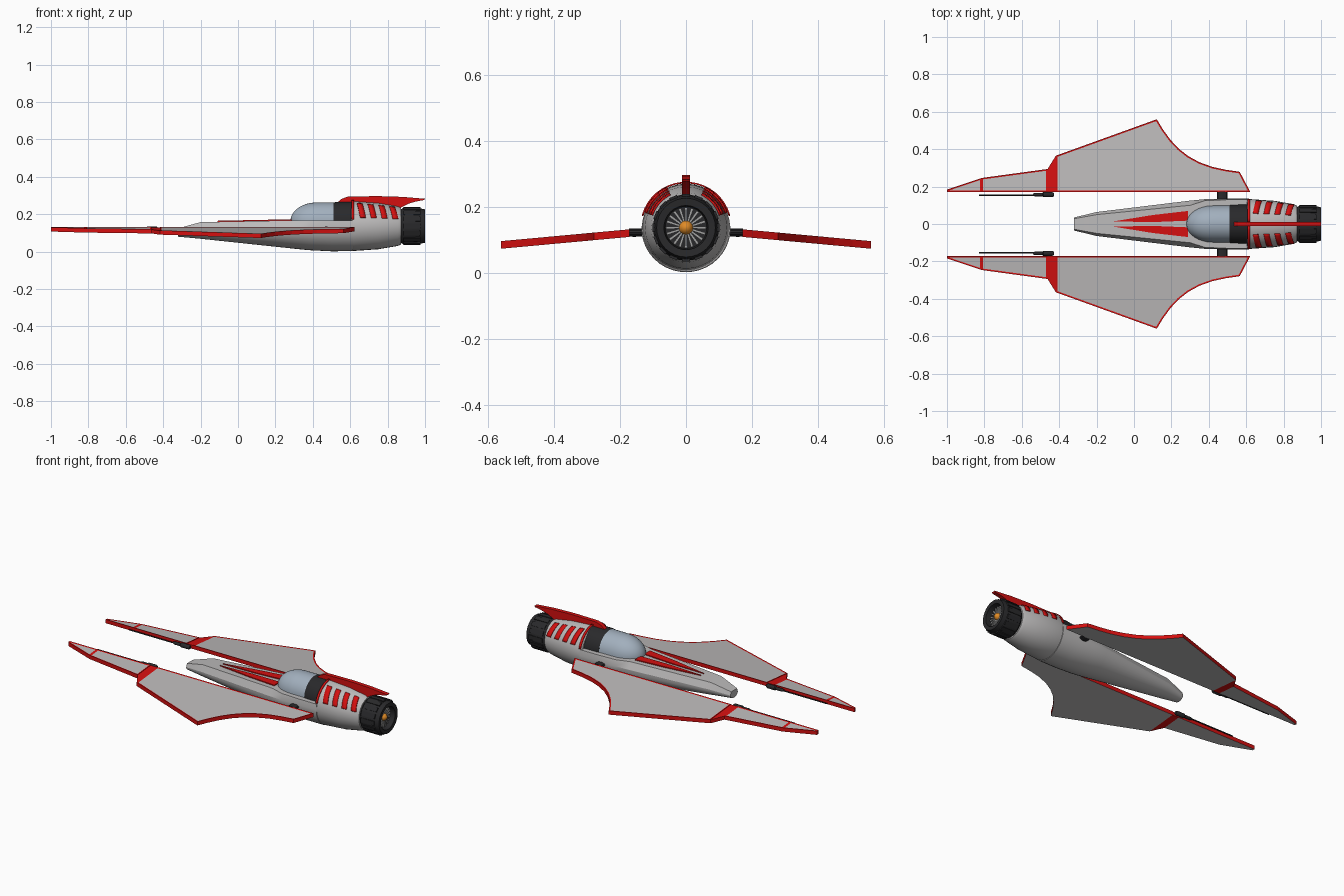
import bpy, bmesh, math
from mathutils import Vector

if "Cube" in bpy.data.objects:
    bpy.data.objects.remove(bpy.data.objects["Cube"])

def mat(name, r, g, b):
    m = bpy.data.materials.new(name)
    m.diffuse_color = (r, g, b, 1)
    m.use_nodes = True
    m.node_tree.nodes["Principled BSDF"].inputs["Base Color"].default_value = m.diffuse_color
    return m

GREY = mat("hull grey", .50, .49, .49)
RED = mat("trim red", .66, .005, .005)
BLACK = mat("engine black", .022, .022, .024)
GLASS = mat("canopy blue grey", .36, .43, .51)
ORANGE = mat("hub orange", .75, .26, .02)
STEEL = mat("blade steel", .36, .36, .36)

def finish(name, bm, mats, smooth=None):
    bmesh.ops.recalc_face_normals(bm, faces=bm.faces)
    me = bpy.data.meshes.new(name)
    bm.to_mesh(me)
    bm.free()
    for m in mats:
        me.materials.append(m)
    if smooth:
        me.shade_smooth()
        me.set_sharp_from_angle(angle=math.radians(smooth))
    ob = bpy.data.objects.new(name, me)
    bpy.context.collection.objects.link(ob)
    return ob

def loft(name, rings, m, smooth=32):
    """Skin closed rings of equal length and cap both ends."""
    bm = bmesh.new()
    vs = [[bm.verts.new(p) for p in r] for r in rings]
    n = len(rings[0])
    for a, b in zip(vs, vs[1:]):
        for i in range(n):
            j = (i + 1) % n
            bm.faces.new((a[i], a[j], b[j], b[i]))
    bm.faces.new(vs[0])
    bm.faces.new(vs[-1])
    return finish(name, bm, [m], smooth)

def circle(x, r, y=0, z=.137, n=32):
    return [(x, y + r * math.cos(2 * math.pi * i / n), z + r * math.sin(2 * math.pi * i / n))
            for i in range(n)]

def turned(name, profile, m, y=0, z=.137, n=32):
    return loft(name, [circle(x, r, y, z, n) for x, r in profile], m)

def slab(name, pts, offset, mats, inset=0, depth=0):
    """Extrude a polygon; material 0 = top and bottom, 1 = sides and rim."""
    bm = bmesh.new()
    lo = [bm.verts.new(p) for p in pts]
    hi = [bm.verts.new(Vector(p) + Vector(offset)) for p in pts]
    n = len(pts)
    bm.faces.new(lo)
    top = bm.faces.new(hi)
    for i in range(n):
        j = (i + 1) % n
        bm.faces.new((lo[i], lo[j], hi[j], hi[i])).material_index = len(mats) - 1
    if inset:
        bmesh.ops.recalc_face_normals(bm, faces=bm.faces)
        rim = bmesh.ops.inset_individual(bm, faces=[top], thickness=inset, depth=depth,
                                         use_even_offset=True)
        for f in rim["faces"]:
            f.material_index = 1
        top.material_index = 0
    return finish(name, bm, mats)

# Front hull: rounded belly, chined sides, flat deck
def hull_ring(x, w, zc, wt, zt, zb):
    belly = [(x, w * math.cos(a), zc - (zc - zb) * math.sin(a))
             for a in [math.pi * i / 20 for i in range(21)]]
    return belly + [(x, -wt, zt), (x, wt, zt)]

loft("front_hull", [hull_ring(*s) for s in (
    (-.32, .035, .105, .028, .125, .08),
    (-.20, .064, .12, .050, .158, .069),
    (.30, .125, .13, .100, .168, .016),
    (.38, .133, .133, .125, .168, .008),
    (.50, .135, .135, .130, .168, .002),
    (.615, .135, .135, .130, .168, .003))], GREY, 25)

# Round rear hull
turned("rear_hull", [(.605, .122), (.612, .131), (.62, .133), (.75, .124),
                     (.855, .106), (.872, .098), (.872, .08)], GREY)

# Canopy and dark collar behind it
def arch(x, w, h, z=.163):
    return [(x, w * math.cos(a), z + h * math.sin(a))
            for a in [math.pi * i / 20 for i in range(21)]]

dome = []
for i in range(9):
    t = math.pi / 2 * (i + .3) / 8.3
    dome.append(arch(.42 - .14 * math.cos(t), .098 * math.sin(t), .1 * math.sin(t)))
loft("canopy", dome + [arch(.515, .099, .1)], GLASS, 40)
loft("canopy_collar", [arch(.51, .1, .1), arch(.53, .103, .103), arch(.612, .104, .104)], BLACK)

# Tail fin on the spine
fin = [(.53, .262), (.555, .283), (.59, .295), (.75, .297), (.88, .293), (1, .283), (.995, .276),
       (.95, .268), (.91, .256), (.87, .235), (.6, .24)]
slab("tail_fin", [(x, -.012, z) for x, z in fin], (0, .024, 0), [RED])

# Red vents and front band wrapped on the rear hull
def wrapped_strip(name, x0, x1, a0, a1, slant, s):
    bm = bmesh.new()
    prev, n = None, 8
    for i in range(n + 1):
        a = math.radians(a0 + (a1 - a0) * i / n)
        row = []
        for x in (x0, x1):
            xx = x + slant * (1 - i / n)
            r = .1365 - .115 * max(0, xx - .62)
            row.append(bm.verts.new((xx, s * r * math.cos(a), .137 + r * math.sin(a))))
        if prev:
            bm.faces.new((prev[0], prev[1], row[1], row[0]))
        prev = row
    ob = finish(name, bm, [RED], 30)
    sol = ob.modifiers.new("thickness", "SOLIDIFY")
    sol.thickness = .005
    sol.offset = 0

for s, side in ((1, "left"), (-1, "right")):
    for k in range(4):
        x = .635 + k * .058
        wrapped_strip(f"{side}_vent_{k + 1}", x, x + .03, 20, 65, .018, s)
    wrapped_strip(f"{side}_hull_band", .608, .62, 15, 85, 0, s)

    # Nose stripe plates on the deck
    deck = lambda x: .162 + .02 * (x - 0)
    slab(f"{side}_nose_stripe",
         [(x, s * y, deck(x)) for x, y in ((-.11, .014), (.1, .01), (.29, .018), (.29, .07), (.1, .048))],
         (0, 0, .0055), [RED])

    # Wing: three framed panels on one sloping plane
    wing = lambda pts: [(x, s * y, .109 - .092 * (y - .17)) for x, y in pts]
    up = (0, 0, .023)
    tip = [(-1, .171), (-1, .184), (-.815, .246), (-.815, .171)]
    mid = [(-.815, .171), (-.815, .246), (-.462, .294), (-.462, .171)]
    joint = [(-.462, .171), (-.462, .294), (-.418, .365), (-.418, .171)]
    main = [(-.418, .171), (-.418, .365), (.122, .56), (.155, .505), (.195, .45), (.24, .402),
            (.29, .363), (.35, .33), (.42, .305), (.49, .29), (.565, .279), (.622, .171)]
    for nm, pts in (("tip", tip), ("middle", mid), ("main", main)):
        slab(f"{side}_wing_{nm}", wing(pts), up, [GREY, RED], .008, -.002)
    slab(f"{side}_wing_joint", wing(joint), (0, 0, .021), [RED])

    # Strut to hull and wing gun
    loft(f"{side}_wing_strut", [
        [(.472 + .027 * math.cos(a), s * y, .122 + .012 * math.sin(a))
         for a in [math.pi * i / 6 for i in range(12)]] for y in (.125, .173)], BLACK)
    turned(f"{side}_gun_body", [(-.54, .006), (-.53, .009), (-.49, .009), (-.485, .013),
                                (-.435, .013), (-.428, .009)], BLACK, s * .157, .121, 12)
    turned(f"{side}_gun_barrel", [(-.83, .0035), (-.53, .0035)], BLACK, s * .154, .121, 8)

# Engine nozzle with ribs
turned("engine_nozzle", [(.865, .08), (.872, .09), (.885, .099), (.93, .1), (.97, .096), (1, .089),
                         (.998, .067), (.955, .063)], BLACK)

def radial_box(bm, x0, x1, r0, r1, half, a):
    c, q = math.cos(a), math.sin(a)
    v = [bm.verts.new((x, r * c - t * q, .137 + r * q + t * c))
         for x in (x0, x1) for r, t in ((r0, -half), (r1, -half * 1.3), (r1, half * 1.3), (r0, half))]
    for f in ((0, 1, 2, 3), (4, 5, 6, 7), (0, 1, 5, 4), (1, 2, 6, 5), (2, 3, 7, 6), (3, 0, 4, 7)):
        bm.faces.new([v[i] for i in f])

def radial_set(name, count, m, *dims):
    bm = bmesh.new()
    for i in range(count):
        radial_box(bm, *dims, 2 * math.pi * i / count)
    finish(name, bm, [m])

radial_set("nozzle_ribs", 16, BLACK, .885, .975, .08, .102, .010)
radial_set("fan_blades", 20, STEEL, .95, .972, .015, .061, .003)
turned("fan_hub", [(.95, .022), (.968, .022), (.978, .019), (.986, .012), (.99, .004)], ORANGE, n=20)
